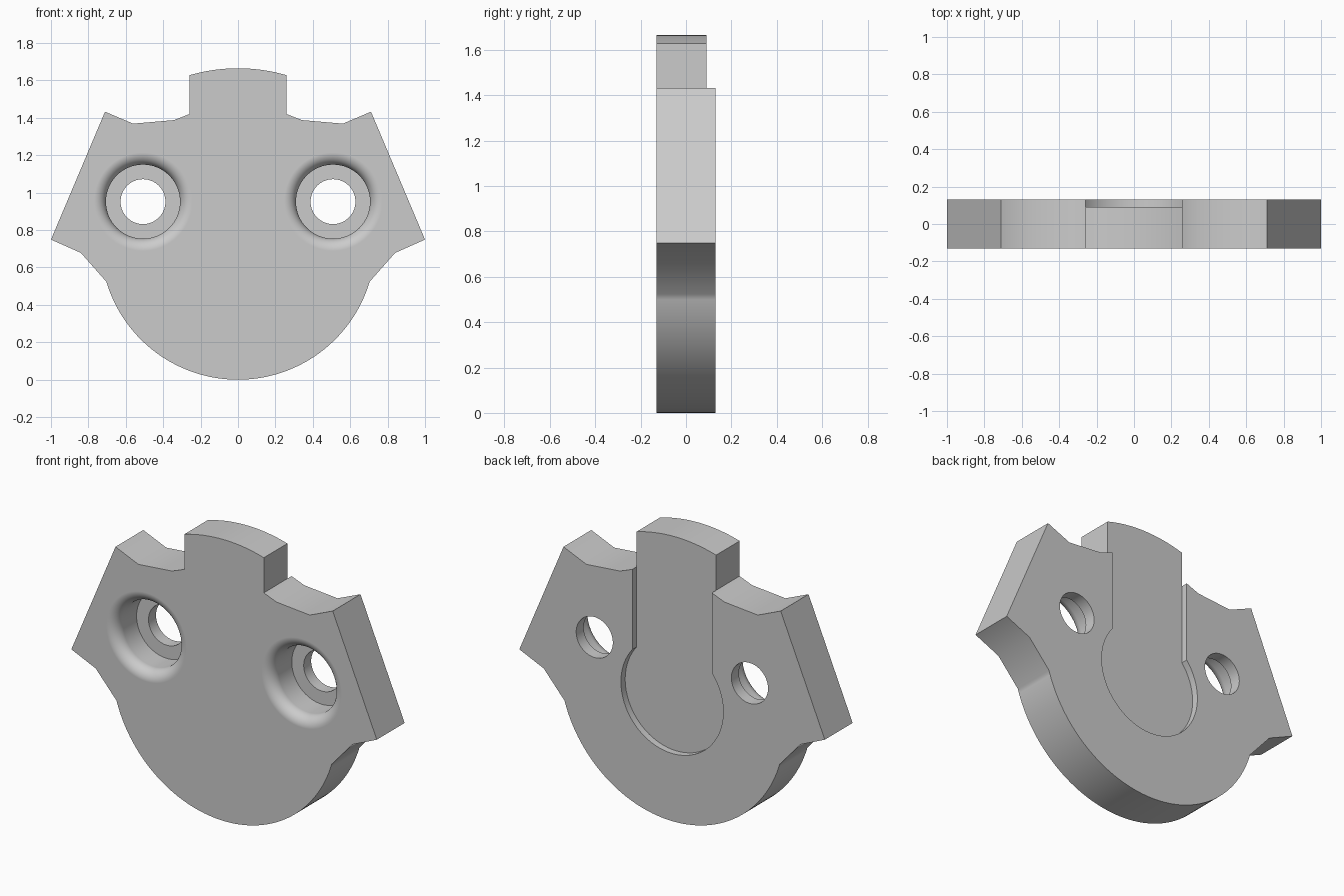
import bpy, bmesh, math
from mathutils import Matrix, Vector

cube = bpy.data.objects.get("Cube")
if cube:
    bpy.data.objects.remove(cube, do_unlink=True)

HALF = 0.13            # half thickness of the plate
HUB = 0.735            # height shared by all the concentric arcs
TAB = 0.26             # half width of the tab and its slot

grey = bpy.data.materials.new("plain grey")
grey.use_nodes = True
grey.diffuse_color = (0.6, 0.6, 0.6, 1)
grey.node_tree.nodes["Principled BSDF"].inputs["Base Color"].default_value = grey.diffuse_color


def arc(radius, start, end, steps):
    """Points (x, z) about the hub, angles in radians."""
    angles = [start + (end - start) * i / steps for i in range(steps + 1)]
    return [(radius * math.cos(a), HUB + radius * math.sin(a)) for a in angles]


def make_object(name, bm):
    bmesh.ops.recalc_face_normals(bm, faces=bm.faces)
    mesh = bpy.data.meshes.new(name)
    bm.to_mesh(mesh)
    bm.free()
    mesh.materials.append(grey)
    obj = bpy.data.objects.new(name, mesh)
    bpy.context.collection.objects.link(obj)
    return obj


def prism(name, outline, y0, y1):
    bm = bmesh.new()
    face = bm.faces.new([bm.verts.new((x, y0, z)) for x, z in outline])
    extruded = bmesh.ops.extrude_face_region(bm, geom=[face])["geom"]
    moved = [v for v in extruded if isinstance(v, bmesh.types.BMVert)]
    bmesh.ops.translate(bm, verts=moved, vec=(0, y1 - y0, 0))
    return make_object(name, bm)


def lathe(name, profile, x, z, steps=64):
    """Spin an (r, y) profile, starting and ending on the axis, about y."""
    bm = bmesh.new()
    verts = [bm.verts.new((r, y, 0)) for r, y in profile]
    edges = [bm.edges.new(pair) for pair in zip(verts, verts[1:])]
    bmesh.ops.spin(bm, geom=verts + edges, cent=(0, 0, 0), axis=(0, 1, 0),
                   angle=math.tau, steps=steps)
    bmesh.ops.remove_doubles(bm, verts=bm.verts, dist=1e-5)
    bmesh.ops.transform(bm, matrix=Matrix.Translation(Vector((x, 0, z))), verts=bm.verts)
    return make_object(name, bm)


# Plate outline: right half from the bottom of the disc up to the tab, mirrored
low = math.asin((0.524 - HUB) / HUB)
half = arc(HUB, -math.pi / 2, low, 36)
half += [(0.84, 0.678), (1.0, 0.749), (0.711, 1.433), (0.561, 1.369),
         (0.342, 1.388), (TAB, 1.42)]
half += arc(0.93, math.acos(TAB / 0.93), math.pi / 2, 8)
outline = half + [(-x, z) for x, z in reversed(half[1:-1])]
plate = prism("bracket_plate", outline, -HALF, HALF)

# Keyhole recess in the back, open at the top
side = math.acos(TAB / 0.335)
keyhole = arc(0.335, math.pi - side, math.tau + side, 56) + [(TAB, 1.9), (-TAB, 1.9)]
cutters = [prism("keyhole_cutter", keyhole, 0.09, HALF + 0.1)]

# Two counterbored screw holes with a rounded front rim
BORE, HOLE, FILLET, FLOOR = 0.198, 0.12, 0.065, 0.06
rim = BORE + FILLET
profile = [(0, -HALF - 0.1), (rim, -HALF - 0.1)]
for i in range(11):
    a = math.pi / 2 * i / 10
    profile.append((rim - FILLET * math.sin(a), -HALF + FILLET * (1 - math.cos(a))))
profile += [(BORE, FLOOR), (HOLE, FLOOR), (HOLE, HALF + 0.1), (0, HALF + 0.1)]
for name, x in (("left", 0.508), ("right", -0.508)):
    cutters.append(lathe(name + "_hole_cutter", profile, x, 0.952))

bpy.ops.object.select_all(action="DESELECT")
bpy.context.view_layer.objects.active = plate
plate.select_set(True)
for cutter in cutters:
    mod = plate.modifiers.new(cutter.name, "BOOLEAN")
    mod.operation, mod.solver, mod.object = "DIFFERENCE", "EXACT", cutter
    bpy.ops.object.modifier_apply(modifier=mod.name)
    bpy.data.objects.remove(cutter, do_unlink=True)

# Smooth the curved walls and keep the broad faces flat
bpy.ops.object.shade_smooth_by_angle(angle=math.radians(30))
normals = plate.modifiers.new("Flat Faces", "WEIGHTED_NORMAL")
normals.keep_sharp = True
